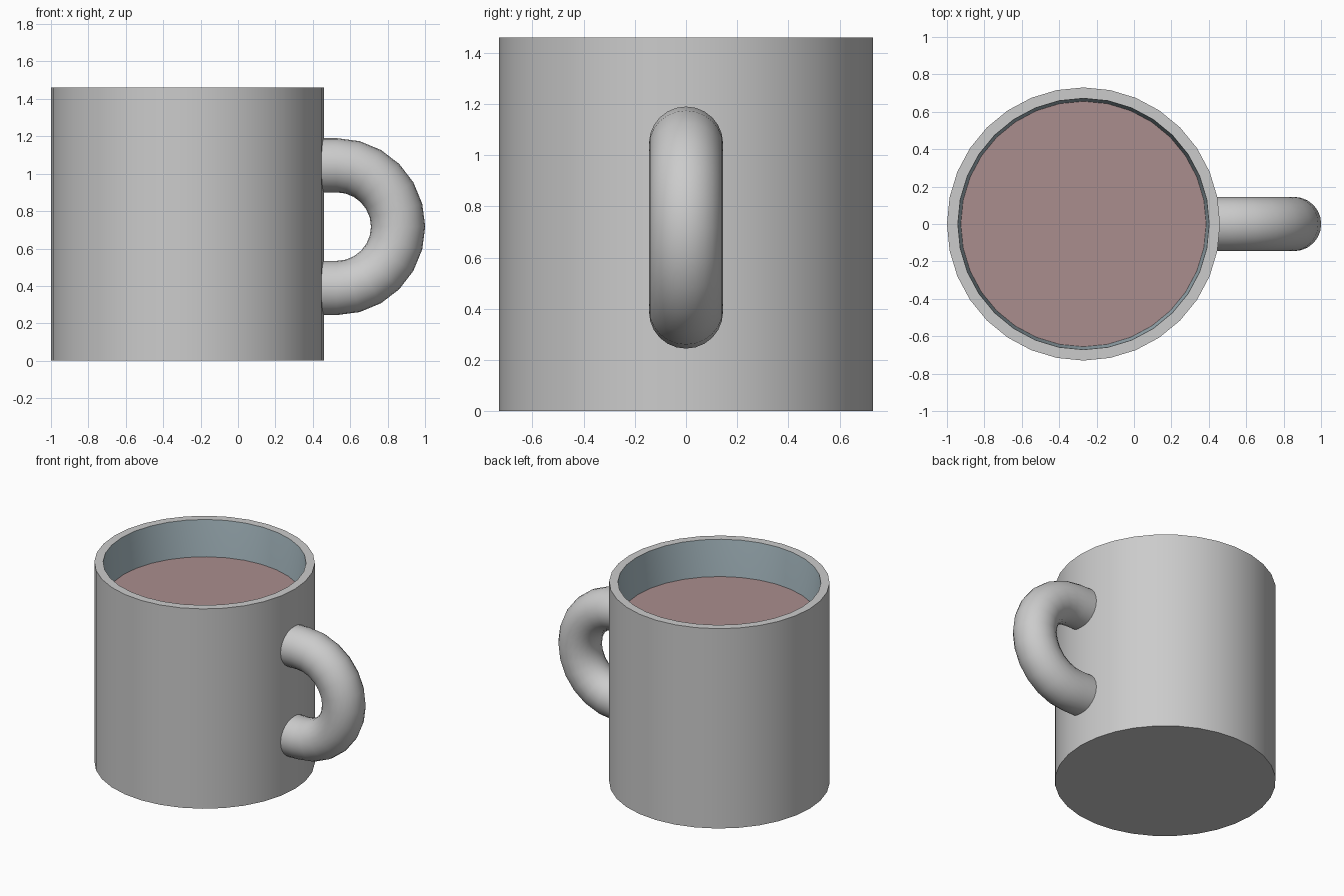
import bpy, bmesh, math

if "Cube" in bpy.data.objects:
    bpy.data.objects.remove(bpy.data.objects["Cube"])

CX, SIDES = -0.27, 32
R, H = 0.73, 1.46


def material(name, rgb):
    m = bpy.data.materials.new(name)
    m.diffuse_color = (*rgb, 1)
    m.use_nodes = True
    m.node_tree.nodes["Principled BSDF"].inputs["Base Color"].default_value = m.diffuse_color
    return m


def finish(name, bm, angle=40, mats=()):
    bmesh.ops.recalc_face_normals(bm, faces=bm.faces)
    me = bpy.data.meshes.new(name)
    bm.to_mesh(me)
    bm.free()
    ob = bpy.data.objects.new(name, me)
    bpy.context.collection.objects.link(ob)
    for m in mats:
        me.materials.append(m)
    bpy.ops.object.select_all(action='DESELECT')
    ob.select_set(True)
    bpy.context.view_layer.objects.active = ob
    bpy.ops.object.shade_smooth_by_angle(angle=math.radians(angle))
    return ob


def bridge_rings(bm, rings):
    faces = []
    for a, b in zip(rings, rings[1:]):
        n = len(a)
        faces.append([bm.faces.new((a[i], a[(i + 1) % n], b[(i + 1) % n], b[i]))
                      for i in range(n)])
    return faces


def circle(bm, r, z):
    return [bm.verts.new((CX + r * math.cos(t), r * math.sin(t), z))
            for t in (2 * math.pi * i / SIDES for i in range(SIDES))]


# Mug body: outer wall, rim, tinted inner wall and inner floor
bm = bmesh.new()
profile = [(R, 0), (R, H), (0.672, H), (0.656, 1.195), (0.645, 0.08)]
rings = [circle(bm, r, z) for r, z in profile]
bands = bridge_rings(bm, rings)
for f in bands[2] + bands[3]:
    f.material_index = 1
bm.faces.new(rings[0])
bm.faces.new(rings[-1]).material_index = 1
finish("mug_body", bm, 40, [material("body_grey", (0.8, 0.8, 0.8)),
                            material("inner_wall", (0.42, 0.53, 0.58))])

# Drink surface
bm = bmesh.new()
bm.faces.new(circle(bm, 0.658, 1.195))
drink = finish("drink", bm, 40, [material("drink_brown", (0.40, 0.27, 0.27))])

# Handle: round tube along a half circle with short straight ends inside the wall
bm = bmesh.new()
HX, HZ, RAD, TUBE, STEPS, SEG = 0.528, 0.717, 0.328, 0.145, 12, 24
path = [(0.42, HZ - RAD, -math.pi / 2)]
for i in range(STEPS + 1):
    a = math.pi * (i / STEPS - 0.5)
    path.append((HX + RAD * math.cos(a), HZ + RAD * math.sin(a), a))
path.append((0.42, HZ + RAD, math.pi / 2))
rings = []
for x, z, a in path:
    rings.append([bm.verts.new((x + TUBE * math.cos(t) * math.cos(a), TUBE * math.sin(t),
                                z + TUBE * math.cos(t) * math.sin(a)))
                  for t in (2 * math.pi * k / SEG for k in range(SEG))])
bridge_rings(bm, rings)
bm.faces.new(rings[0])
bm.faces.new(rings[-1])
finish("handle", bm)
